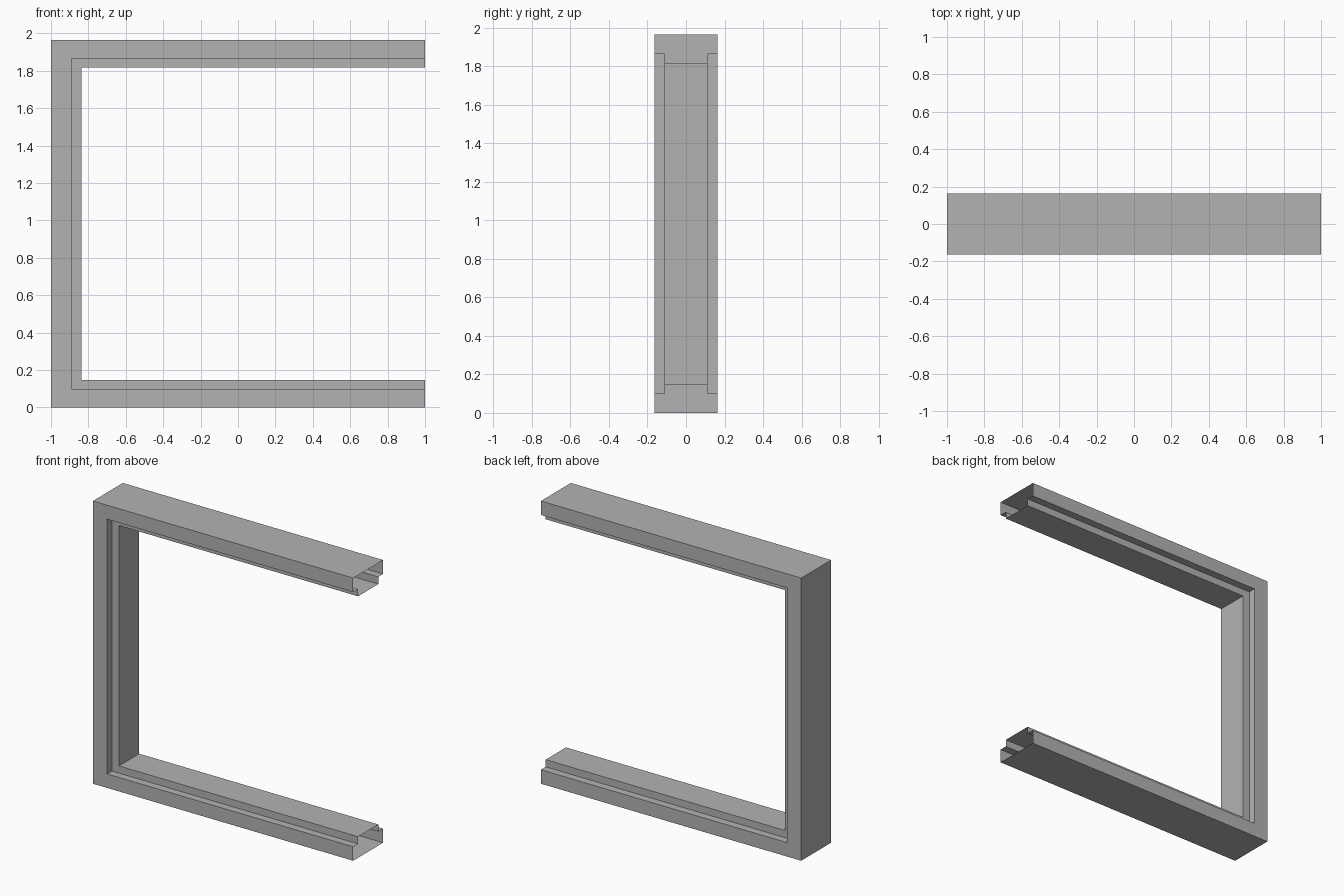
import bpy
import bmesh

# Remove the default cube
cube = bpy.data.objects.get("Cube")
if cube:
    bpy.data.objects.remove(cube, do_unlink=True)

# Single grey finish
grey = bpy.data.materials.new("plain grey")
grey.use_nodes = True
colour = (0.45, 0.45, 0.45, 1)
grey.diffuse_color = colour
grey.node_tree.nodes["Principled BSDF"].inputs["Base Color"].default_value = colour

HEIGHT = 1.963
OUTER_Y, INNER_Y = 0.164, 0.111        # half widths of the body and raised lip
STEP, LIP = 0.097, 0.147               # beam depths at the ledge and at the lip
POST_STEP, POST_LIP = 0.11, 0.163      # the same for the post

# Stepped hollow section: (y, post depth, beam depth)
half = [(OUTER_Y, 0, 0), (OUTER_Y, POST_STEP, STEP),
        (INNER_Y, POST_STEP, STEP), (INNER_Y, POST_LIP, LIP)]
section = half + [(-y, p, b) for y, p, b in reversed(half)]

# Sweep the section along the beam, mitred post and beam, with open ends
stations = [
    lambda y, p, b: (1, y, b),
    lambda y, p, b: (-1 + p, y, b),
    lambda y, p, b: (-1 + p, y, HEIGHT - b),
    lambda y, p, b: (1, y, HEIGHT - b),
]
bm = bmesh.new()
rings = [[bm.verts.new(place(*point)) for point in section] for place in stations]
for ring, following in zip(rings, rings[1:]):
    for i in range(len(section)):
        j = (i + 1) % len(section)
        bm.faces.new((ring[i], ring[j], following[j], following[i]))

# Turn every face outward, judged by the outer post face
bm.normal_update()
post_face = min(bm.faces, key=lambda f: f.calc_center_median().x)
if post_face.normal.x > 0:
    bmesh.ops.reverse_faces(bm, faces=bm.faces[:])

mesh = bpy.data.meshes.new("door_frame")
bm.to_mesh(mesh)
bm.free()
mesh.materials.append(grey)
frame = bpy.data.objects.new("door_frame", mesh)
bpy.context.collection.objects.link(frame)
